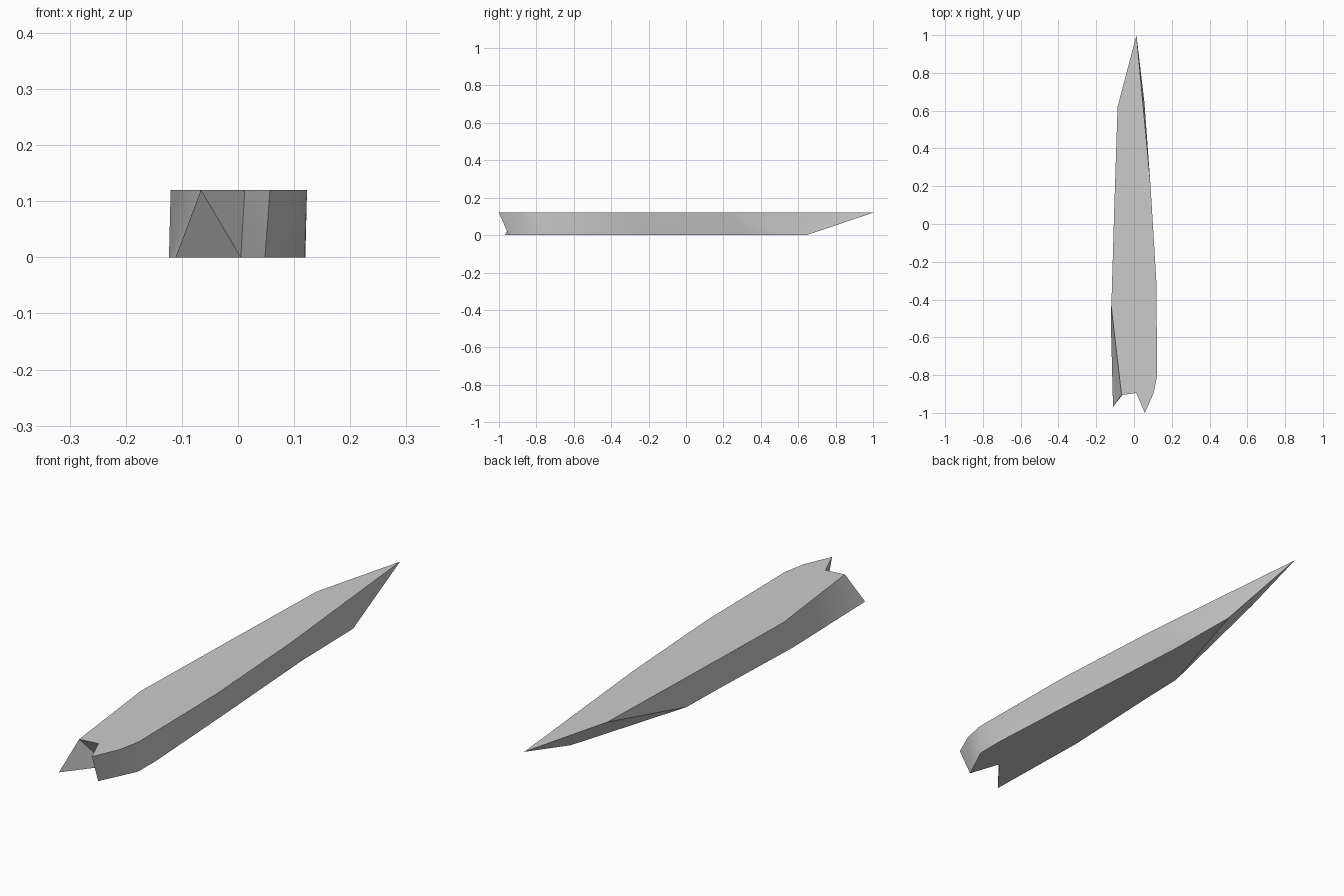
import bpy
import bmesh
import math

cube = bpy.data.objects.get("Cube")
if cube:
    bpy.data.objects.remove(cube, do_unlink=True)

THICKNESS = 0.12

# Matching outlines of the splintered plank, from the tip down the -x edge and back up
top_outline = [(0.013, 1.0), (-0.087, 0.62), (-0.104, 0.1), (-0.12, -0.44),
               (-0.066, -0.905), (0.012, -0.895), (0.057, -1.0), (0.104, -0.895),
               (0.123, -0.8), (0.118, -0.3), (0.087, 0.21)]
bottom_outline = [(0.055, 0.645), (-0.1, 0.14), (-0.105, -0.05), (-0.123, -0.5),
                  (-0.111, -0.968), (0.005, -0.82), (0.048, -0.948), (0.119, -0.8),
                  (0.12, -0.69), (0.092, -0.19), (0.06, 0.32)]

# Plain grey material
grey = bpy.data.materials.new("plain grey")
grey.use_nodes = True
colour = (0.6, 0.6, 0.6, 1.0)
grey.diffuse_color = colour
grey.node_tree.nodes["Principled BSDF"].inputs["Base Color"].default_value = colour

# Loft the side wall between the two outlines and cap both ends
bm = bmesh.new()
top = [bm.verts.new((x, y, THICKNESS)) for x, y in top_outline]
bottom = [bm.verts.new((x, y, 0)) for x, y in bottom_outline]
bm.faces.new(top)
bm.faces.new(bottom[::-1])
walls = []
for i in range(len(top)):
    j = (i + 1) % len(top)
    walls.append(bm.faces.new((top[j], top[i], bottom[i], bottom[j])))
bmesh.ops.triangulate(bm, faces=walls)
bmesh.ops.recalc_face_normals(bm, faces=bm.faces)

mesh = bpy.data.meshes.new("splintered_plank")
bm.to_mesh(mesh)
bm.free()
mesh.materials.append(grey)
plank = bpy.data.objects.new("splintered_plank", mesh)
bpy.context.collection.objects.link(plank)

# Soft side bends, crisp rims
bpy.ops.object.select_all(action="DESELECT")
plank.select_set(True)
bpy.context.view_layer.objects.active = plank
bpy.ops.object.shade_smooth_by_angle(angle=math.radians(35))
